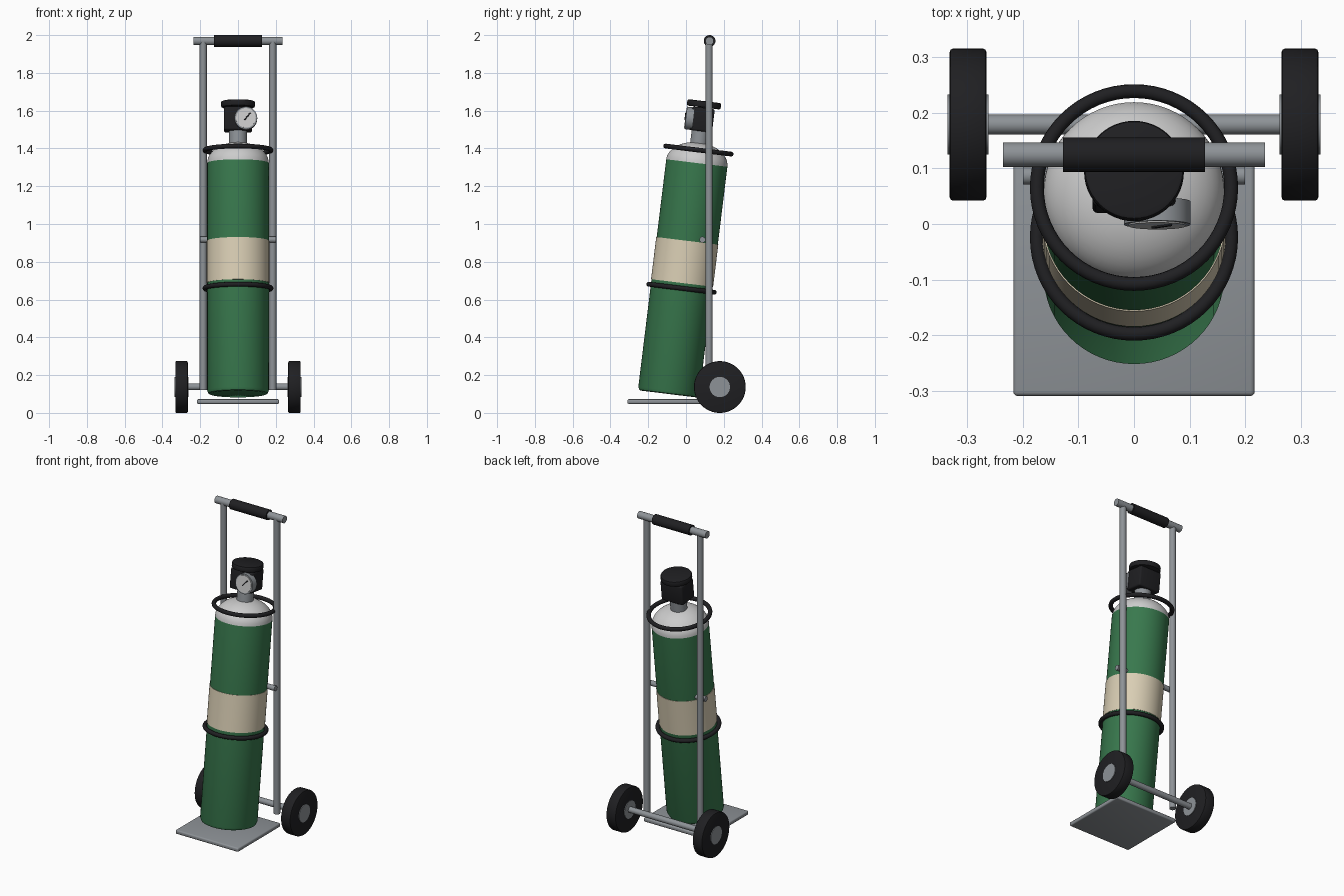
import bpy, bmesh, math
from mathutils import Matrix, Vector

if "Cube" in bpy.data.objects:
    bpy.data.objects.remove(bpy.data.objects["Cube"])


def mat(name, r, g, b):
    m = bpy.data.materials.new(name)
    m.diffuse_color = (r, g, b, 1)
    m.use_nodes = True
    m.node_tree.nodes["Principled BSDF"].inputs["Base Color"].default_value = m.diffuse_color
    return m


METAL = mat("metal", 0.27, 0.29, 0.31)
BLACK = mat("rubber", 0.014, 0.014, 0.016)
GREEN = mat("green_paint", 0.04, 0.19, 0.075)
WHITE = mat("white_paint", 0.78, 0.78, 0.75)
CREAM = mat("cream_label", 0.70, 0.62, 0.46)

# Everything on the bottle lives in a frame leaning back by 7 degrees
TILT = Matrix.Translation((0, -0.092, 0.107)) @ Matrix.Rotation(math.radians(-7), 4, 'X')
ALONG_X = Matrix.Rotation(math.pi / 2, 4, 'Y')
FACE_FRONT = Matrix.Rotation(math.pi / 2, 4, 'X')


def finish(name, bm, material, matrix=Matrix()):
    bmesh.ops.recalc_face_normals(bm, faces=bm.faces)
    me = bpy.data.meshes.new(name)
    bm.to_mesh(me)
    bm.free()
    me.materials.append(material)
    me.transform(matrix)
    ob = bpy.data.objects.new(name, me)
    bpy.context.collection.objects.link(ob)
    bpy.ops.object.select_all(action='DESELECT')
    bpy.context.view_layer.objects.active = ob
    ob.select_set(True)
    bpy.ops.object.shade_smooth_by_angle(angle=math.radians(35))
    return ob


def lathe(name, profile, material, matrix=Matrix(), steps=64):
    """Spin (radius, height) points around z."""
    bm = bmesh.new()
    vs = [bm.verts.new((r, 0, z)) for r, z in profile]
    es = [bm.edges.new(p) for p in zip(vs, vs[1:])]
    bmesh.ops.spin(bm, geom=vs + es, cent=(0, 0, 0), axis=(0, 0, 1),
                   angle=math.tau, steps=steps)
    bmesh.ops.remove_doubles(bm, verts=bm.verts, dist=1e-5)
    return finish(name, bm, material, matrix)


def rod(name, r, z0, z1, material, matrix=Matrix(), bevel=0.0, steps=32):
    b = bevel
    pts = [(0, z0), (r - b, z0)]
    if b:
        k = b * 0.293
        pts += [(r - k, z0 + k), (r, z0 + b), (r, z1 - b), (r - k, z1 - k)]
    else:
        pts += [(r, z0), (r, z1)]
        pts.pop(1)
    pts += [(r - b, z1), (0, z1)]
    if not b:
        pts.pop(-2)
    return lathe(name, pts, material, matrix, steps)


def box(name, center, size, bevel, material, matrix=Matrix()):
    bm = bmesh.new()
    bmesh.ops.create_cube(bm, size=1)
    bmesh.ops.scale(bm, vec=size, verts=bm.verts)
    bmesh.ops.translate(bm, vec=center, verts=bm.verts)
    bmesh.ops.bevel(bm, geom=bm.edges[:], offset=bevel, segments=3,
                    profile=0.5, affect='EDGES')
    return finish(name, bm, material, matrix)


def ring(name, s, major, minor):
    pts = [(major + minor * math.cos(a * math.tau / 12),
            s + minor * math.sin(a * math.tau / 12)) for a in range(13)]
    lathe(name, pts, BLACK, TILT)


def at(x, y, z, rot=Matrix()):
    return Matrix.Translation((x, y, z)) @ rot


# Bottle: painted body, domed shoulder, label band
lathe("bottle_body", [(0, 0), (0.148, -0.012 + 0.005), (0.157, -0.003), (0.163, 0.012),
                      (0.163, 1.225), (0, 1.225)], GREEN, TILT)
dome = [(0.163 * math.cos(a * math.pi / 24), 1.225 + 0.11 * math.sin(a * math.pi / 24))
        for a in range(12)]
lathe("bottle_shoulder", dome + [(0, 1.335)], WHITE, TILT)
lathe("label_band", [(0.162, 0.585), (0.1655, 0.585), (0.1655, 0.81), (0.162, 0.81)], CREAM, TILT)

# Retaining rings
ring("lower_ring", 0.557, 0.175, 0.0125)
ring("upper_ring", 1.294, 0.175, 0.0125)

# Valve: neck, block, stem and hand wheel
rod("valve_neck", 0.048, 1.30, 1.41, METAL, TILT)
box("valve_block", (0, 0, 1.457), (0.15, 0.12, 0.125), 0.01, BLACK, TILT)
rod("valve_stem", 0.03, 1.51, 1.53, BLACK, TILT)
rod("valve_handwheel", 0.09, 1.521, 1.555, BLACK, TILT, bevel=0.008, steps=48)

# Pressure gauge on the front of the valve
G = TILT @ at(0.042, 0, 1.455, FACE_FRONT)
rod("gauge_case", 0.06, 0.045, 0.087, METAL, G, steps=48)
rod("gauge_face", 0.052, 0.08, 0.0895, WHITE, G, steps=48)
box("gauge_needle", (0, 0, 0.091), (0.007, 0.05, 0.004), 0.001, BLACK,
    G @ at(0.008, 0.008, 0) @ Matrix.Rotation(math.radians(-40), 4, 'Z'))

# Trolley frame
box("base_plate", (0, -0.1, 0.06), (0.435, 0.42, 0.025), 0.008, METAL)
for side, x in (("left", -0.184), ("right", 0.184)):
    rod(side + "_post", 0.019, 0.12, 1.97, METAL, at(x, 0.122, 0))
rod("middle_crossbar", 0.016, -0.2, 0.2, METAL, at(0, 0.087, 0.917, ALONG_X))
rod("handle_bar", 0.022, -0.236, 0.236, METAL, at(0, 0.125, 1.969, ALONG_X))
rod("handle_grip", 0.031, -0.128, 0.128, BLACK, at(0, 0.125, 1.969, ALONG_X))

# Axle and wheels
rod("axle", 0.018, -0.28, 0.28, METAL, at(0, 0.179, 0.138, ALONG_X))
for side, x in (("left", -0.299), ("right", 0.299)):
    rod(side + "_tyre", 0.137, -0.033, 0.033, BLACK, at(x, 0.179, 0.137, ALONG_X),
        bevel=0.006, steps=64)
    rod(side + "_hub", 0.054, -0.037, 0.037, METAL, at(x, 0.179, 0.137, ALONG_X))
